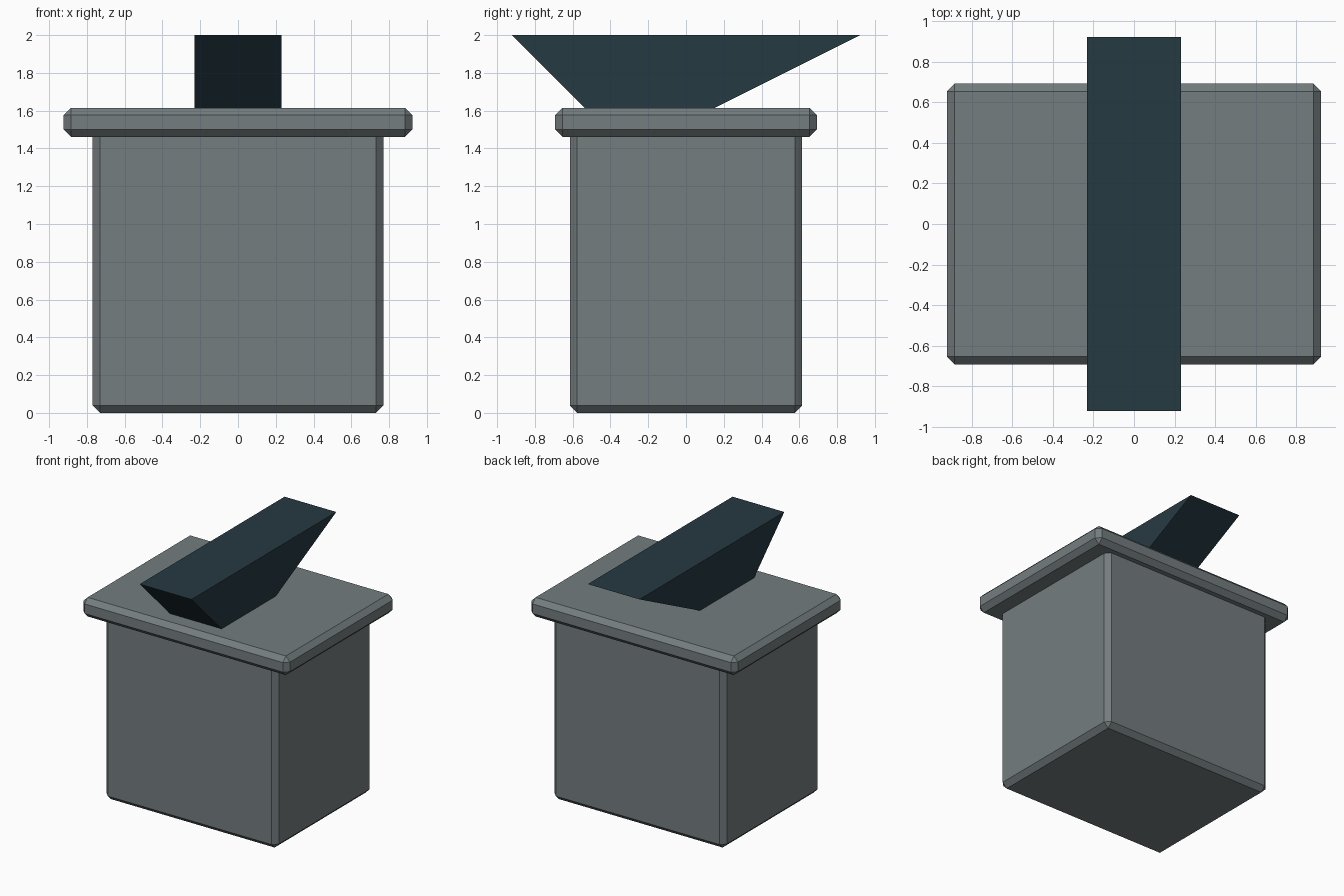
import bpy
import bmesh

if "Cube" in bpy.data.objects:
    bpy.data.objects.remove(bpy.data.objects["Cube"])

U = 2 / 13  # design unit


def material(name, color):
    m = bpy.data.materials.new(name)
    m.diffuse_color = (*color, 1)
    m.use_nodes = True
    m.node_tree.nodes["Principled BSDF"].inputs["Base Color"].default_value = m.diffuse_color
    return m


grey = material("stone grey", (0.174, 0.205, 0.212))
teal = material("dark teal", (0.0194, 0.0423, 0.0545))


def finish(name, bm, mat):
    bmesh.ops.recalc_face_normals(bm, faces=bm.faces)
    mesh = bpy.data.meshes.new(name)
    bm.to_mesh(mesh)
    bm.free()
    mesh.materials.append(mat)
    obj = bpy.data.objects.new(name, mesh)
    bpy.context.collection.objects.link(obj)
    return obj


def chamfered_box(name, sx, sy, z0, z1, mat):
    bm = bmesh.new()
    bmesh.ops.create_cube(bm, size=1)
    for v in bm.verts:
        v.co.x *= sx * U
        v.co.y *= sy * U
        v.co.z = (z1 if v.co.z > 0 else z0) * U
    obj = finish(name, bm, mat)
    bevel = obj.modifiers.new("chamfer", 'BEVEL')
    bevel.width = 0.25 * U
    bevel.segments = 1
    return obj


# Housing and overhanging cover plate
chamfered_box("housing", 10, 8, 0, 10, grey)
chamfered_box("cover_plate", 12, 9, 9.5, 10.5, grey)

# Rocker lever: side profile (y, z) extruded across x, rooted inside the plate
profile = [(-6, 13), (-3, 10), (0, 10), (6, 13)]
bm = bmesh.new()
face = bm.faces.new([bm.verts.new((-1.5 * U, y * U, z * U)) for y, z in profile])
ext = bmesh.ops.extrude_face_region(bm, geom=[face], use_keep_orig=True)
verts = [g for g in ext["geom"] if isinstance(g, bmesh.types.BMVert)]
bmesh.ops.translate(bm, vec=(3 * U, 0, 0), verts=verts)
finish("lever", bm, teal)
